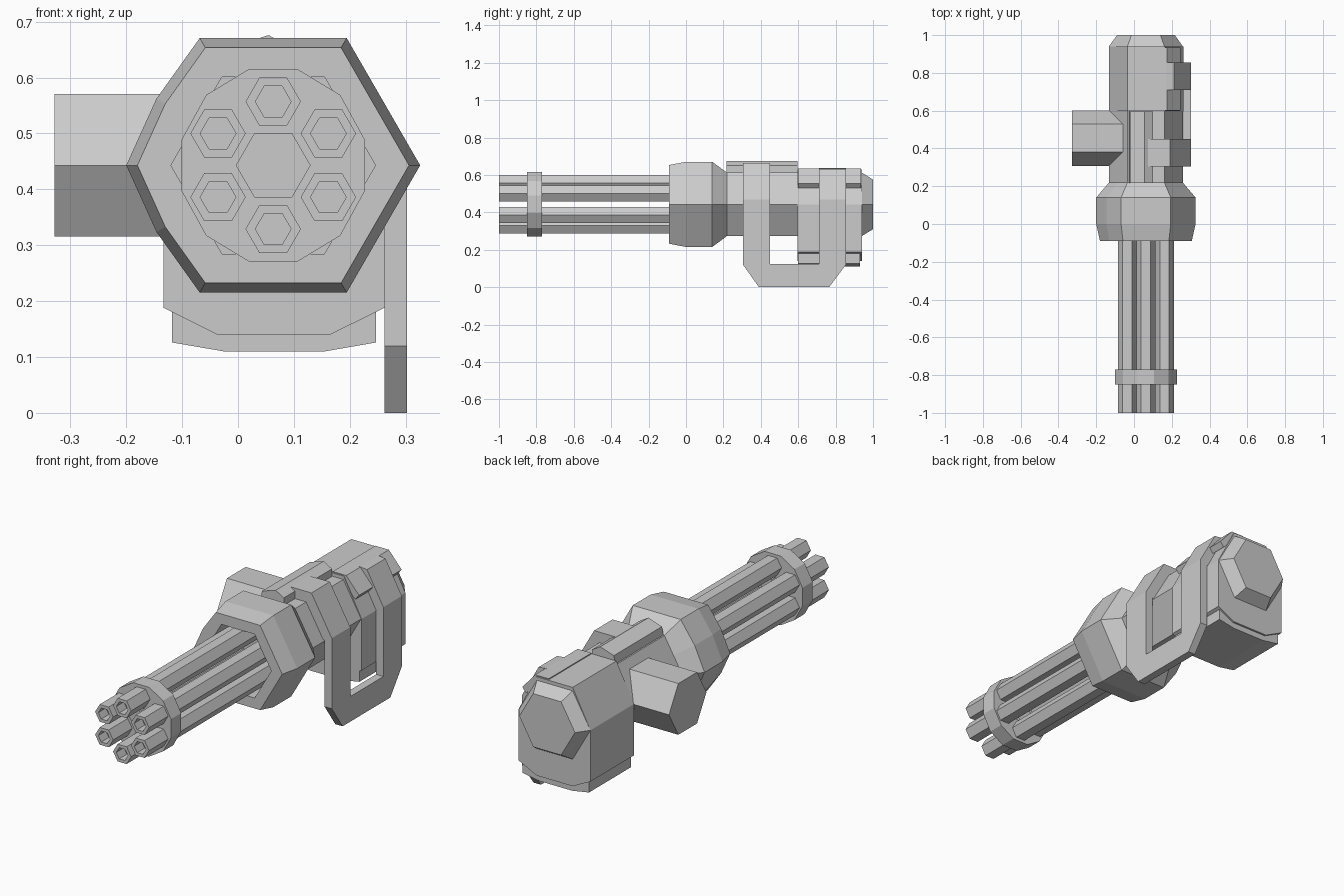
import bpy, bmesh
from math import cos, sin, pi

if "Cube" in bpy.data.objects:
    bpy.data.objects.remove(bpy.data.objects["Cube"])

CX, CZ = 0.063, 0.443          # barrel axis


def loft(name, rings, closed=False):
    """Bridge equal-length rings; cap the ends unless closed on itself."""
    bm = bmesh.new()
    vs = [[bm.verts.new(p) for p in r] for r in rings]
    n = len(vs[0])
    pairs = list(zip(vs, vs[1:])) + ([(vs[-1], vs[0])] if closed else [])
    for a, b in pairs:
        for i in range(n):
            j = (i + 1) % n
            bm.faces.new((a[i], a[j], b[j], b[i]))
    if not closed:
        bm.faces.new(vs[0])
        bm.faces.new(vs[-1])
    bmesh.ops.recalc_face_normals(bm, faces=bm.faces)
    me = bpy.data.meshes.new(name)
    bm.to_mesh(me)
    bm.free()
    ob = bpy.data.objects.new(name, me)
    bpy.context.collection.objects.link(ob)
    return ob


def ring(r, y, x=CX, z=CZ, n=6, phase=0.0, sx=1.0):
    return [(x + sx * r * cos(phase + 2 * pi * i / n), y,
             z + r * sin(phase + 2 * pi * i / n)) for i in range(n)]


def extrude_y(name, profile, y0, y1):
    return loft(name, [[(x, y, z) for x, z in profile] for y in (y0, y1)])


# six hexagonal barrels with recessed muzzles
for k in range(6):
    a = pi / 6 + k * pi / 3
    x, z = CX + 0.114 * cos(a), CZ + 0.114 * sin(a)
    loft(f"barrel_{k + 1}", [ring(r, y, x, z) for r, y in
         ((0.0495, 0.1), (0.0495, -1), (0.032, -1), (0.032, -0.94))])


# barrel clamp: twelve-sided ring with a hexagonal hole
def clamp_hole(y):
    pts = []
    for i in range(12):
        r = 0.066 if i % 2 == 0 else 0.066 * cos(pi / 6)
        pts.append((CX + r * cos(i * pi / 6), y, CZ + r * sin(i * pi / 6)))
    return pts


def clamp_rim(y):
    return ring(0.178, y, n=12, phase=pi / 12, sx=0.953)


loft("barrel_clamp", [clamp_rim(-0.85), clamp_rim(-0.77),
                      clamp_hole(-0.77), clamp_hole(-0.85)], closed=True)


# hexagonal shroud, slightly bulged on its left side, open at the front
def shroud_ring(r, y, bulge=1.0):
    pts = ring(r, y)
    for idx, s in ((4, -1), (3, 1)):
        u = -0.75 - 0.045 * bulge
        v = 0.433 + 0.02 * bulge
        pts.insert(idx, (CX + r * u, y, CZ + s * r * v))
    return pts


loft("shroud", [shroud_ring(r, y, b) for r, y, b in
     ((0.195, 0.22, 0), (0.263, 0.14, 1), (0.263, 0.0, 1),
      (0.243, -0.09, 1), (0.183, -0.09, 0), (0.183, 0.06, 0))])

# receiver core and tapered rear cap
loft("receiver_core", [ring(0.196, 0.2), ring(0.196, 0.65)])
loft("rear_cap", [ring(0.196, 0.9), ring(0.196, 0.94), ring(0.153, 1.0)])

# rear housing with deep chamfered underside
extrude_y("rear_housing", [(-0.035, 0.63), (0.163, 0.63), (0.262, 0.443), (0.262, 0.188),
                           (0.163, 0.139), (-0.035, 0.139), (-0.133, 0.188),
                           (-0.133, 0.443)], 0.597, 0.94)
extrude_y("housing_base", [(-0.118, 0.2), (-0.118, 0.126), (-0.025, 0.11),
                           (0.155, 0.11), (0.247, 0.126), (0.247, 0.2)], 0.6, 0.93)

# side drum: hexagonal stub pointing left
loft("side_drum", [[(x, 0.455 + 0.147 * cos(i * pi / 3), CZ + 0.147 * sin(i * pi / 3))
                    for i in range(6)] for x in (-0.328, 0.0)])

# top rail and sloped shoulder pad
extrude_y("top_rail", [(-0.03, 0.60), (-0.02, 0.652), (0.055, 0.676),
                       (0.10, 0.65), (0.10, 0.60)], 0.217, 0.595)
extrude_y("shoulder_pad", [(0.10, 0.60), (0.10, 0.635), (0.175, 0.635),
                           (0.245, 0.555), (0.225, 0.53), (0.15, 0.60)], 0.6, 0.935)

# carrying handle frame on the right, with two straps wrapping over the top
frame = [(0.305, 0.45), (0.305, 0.12), (0.39, 0.0), (0.765, 0.0), (0.855, 0.12),
         (0.855, 0.45), (0.71, 0.45), (0.71, 0.125), (0.45, 0.125), (0.45, 0.45)]
loft("handle_frame", [[(x, y, z) for y, z in frame] for x in (0.262, 0.302)])
extrude_y("front_strap", [(0.302, 0.45), (0.302, 0.47), (0.19, 0.665), (0.055, 0.665),
                          (0.055, 0.60), (0.15, 0.60), (0.245, 0.45)], 0.305, 0.45)
extrude_y("rear_strap", [(0.302, 0.45), (0.302, 0.47), (0.212, 0.632), (0.17, 0.637),
                         (0.13, 0.62), (0.15, 0.60), (0.245, 0.45)], 0.71, 0.855)
